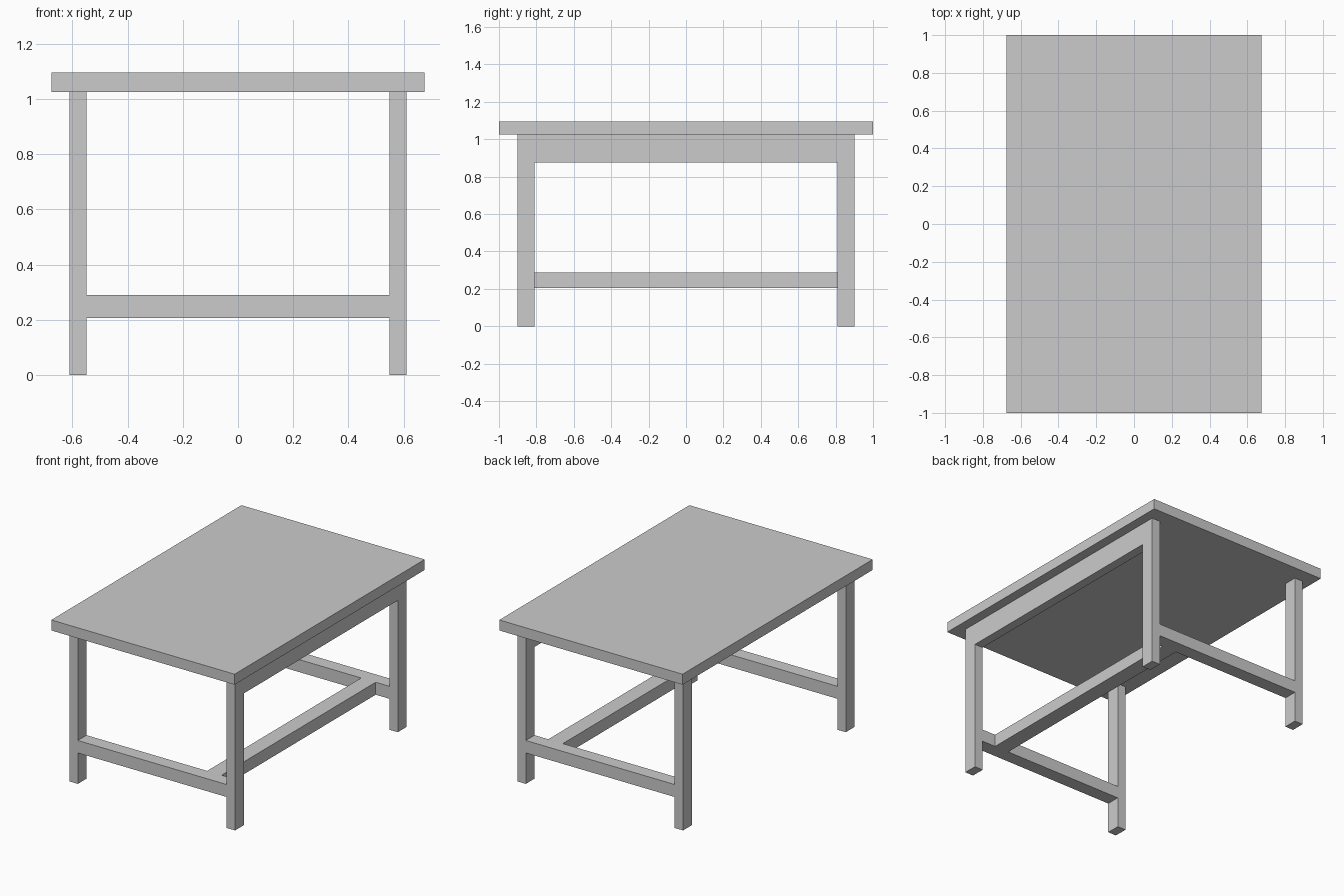
import bpy

if "Cube" in bpy.data.objects:
    bpy.data.objects.remove(bpy.data.objects["Cube"])

def box(name, x, y, z):
    """Box spanning the given (min, max) ranges."""
    bpy.ops.mesh.primitive_cube_add(size=1, location=[(a + b) / 2 for a, b in (x, y, z)])
    ob = bpy.context.object
    ob.name = name
    ob.scale = [b - a for a, b in (x, y, z)]
    bpy.ops.object.transform_apply(location=False, rotation=False, scale=True)
    return ob

def span(sign, a, b):
    return tuple(sorted((sign * a, sign * b)))

LEG_X = (0.548, 0.61)      # inner and outer faces of the legs
LEG_Y = (0.81, 0.902)
RAIL_Z = (0.206, 0.289)    # height of the low stretchers
TOP_Z = (1.025, 1.095)

# Table top
box("table_top", (-0.675, 0.675), (-1, 1), TOP_Z)

for sy, end in ((-1, "front"), (1, "back")):
    # Legs
    for sx, side in ((-1, "left"), (1, "right")):
        box(f"{end}_{side}_leg", span(sx, *LEG_X), span(sy, *LEG_Y), (0, TOP_Z[0]))
    # Cross stretcher between each pair of legs
    box(f"{end}_stretcher", (-LEG_X[0], LEG_X[0]), span(sy, *LEG_Y), RAIL_Z)

# Long stretcher, set towards the right side
box("long_stretcher", (0.34, 0.447), (-LEG_Y[0], LEG_Y[0]), RAIL_Z)

# Apron under the top, on the right side only
box("right_apron", LEG_X, (-LEG_Y[0], LEG_Y[0]), (0.877, TOP_Z[0]))
